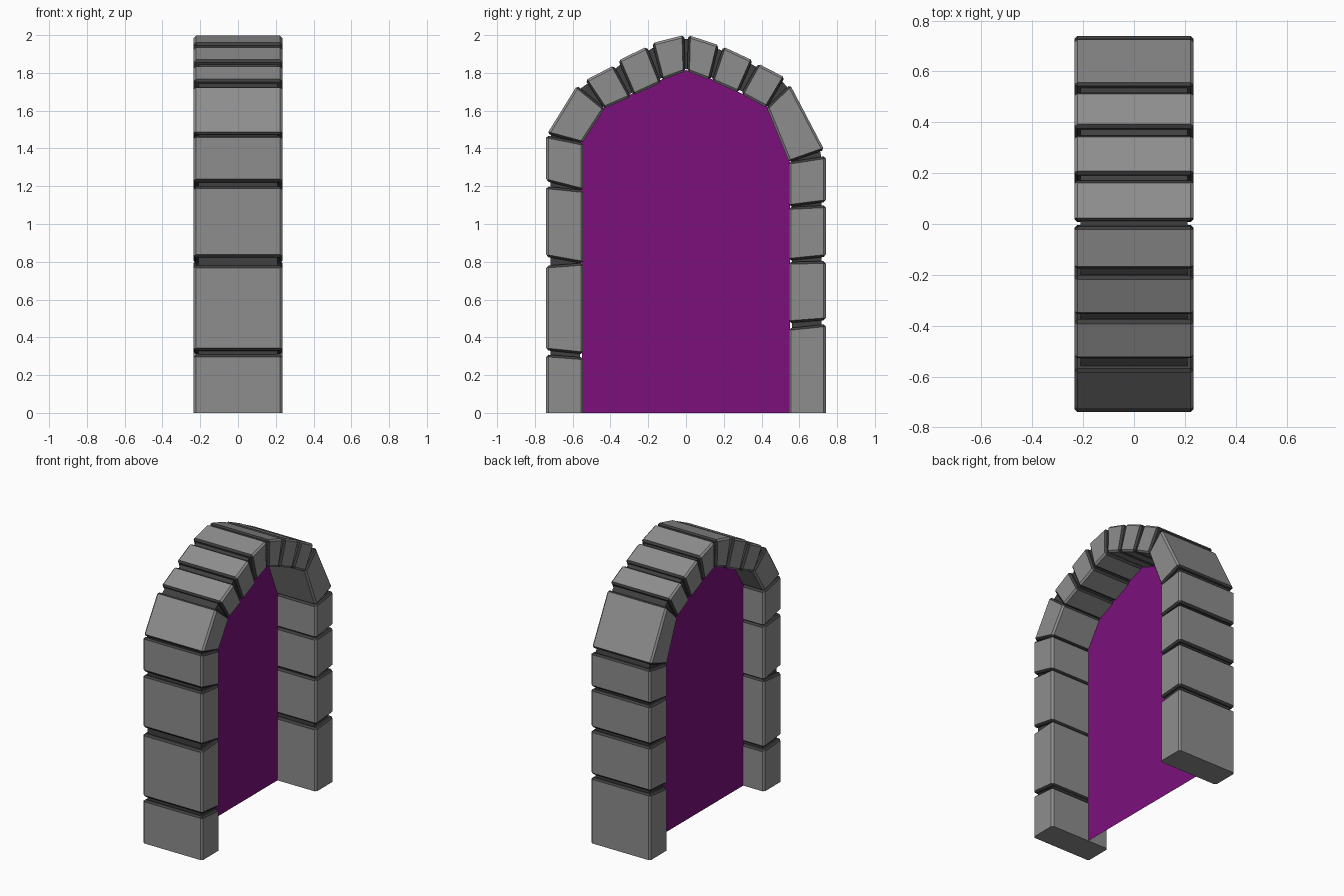
import bpy, bmesh
from mathutils import Vector

if "Cube" in bpy.data.objects:
    bpy.data.objects.remove(bpy.data.objects["Cube"])

HALF = 0.235      # half thickness of the arch along x
OUT, INN = 0.74, 0.545


def material(name, rgb):
    m = bpy.data.materials.new(name)
    m.diffuse_color = (*rgb, 1)
    m.use_nodes = True
    m.node_tree.nodes["Principled BSDF"].inputs["Base Color"].default_value = m.diffuse_color
    return m


STONE = material("stone grey", (0.27, 0.27, 0.27))
MORTAR = material("mortar dark grey", (0.05, 0.05, 0.05))
PORTAL = material("portal purple", (0.2, 0.005, 0.2))


def finish(bm, name, mats):
    bmesh.ops.recalc_face_normals(bm, faces=bm.faces)
    me = bpy.data.meshes.new(name)
    bm.to_mesh(me)
    bm.free()
    for m in mats:
        me.materials.append(m)
    ob = bpy.data.objects.new(name, me)
    bpy.context.collection.objects.link(ob)
    return ob


def prism(quad, half):
    """Extrude a (y, z) outline symmetrically along x."""
    bm = bmesh.new()
    a = [bm.verts.new((-half, y, z)) for y, z in quad]
    b = [bm.verts.new((half, y, z)) for y, z in quad]
    bm.faces.new(a)
    bm.faces.new(b)
    n = len(quad)
    for i in range(n):
        bm.faces.new((a[i], a[(i + 1) % n], b[(i + 1) % n], b[i]))
    bmesh.ops.recalc_face_normals(bm, faces=bm.faces)
    return bm


def stone(name, quad):
    """Chamfered block: quad = outer start, outer end, inner end, inner start."""
    q = [Vector(p) for p in quad]
    for i, j in ((0, 1), (3, 2)):         # lengthen slightly into the joints
        d = (q[j] - q[i]).normalized() * 0.009
        q[j] = q[j] + (d if q[j].y > 0.001 else d * 0)
        q[i] = q[i] - (d if q[i].y > 0.001 else d * 0)
    q = [Vector((p.x, min(p.y, 2.0))) for p in q]
    bm = prism(q, HALF)
    along = ((q[1] + q[2]) - (q[0] + q[3])).normalized()
    edges = [e for e in bm.edges if any(v.co.z > 0.001 for v in e.verts)]
    bmesh.ops.bevel(bm, geom=edges, offset=0.012, segments=1, affect='EDGES', profile=0.5)
    bm.normal_update()
    for f in bm.faces:                    # joint sides are dark
        d = abs(Vector((f.normal.y, f.normal.z)).dot(along))
        if d > 0.5 and f.calc_center_median().z > 0.001:
            f.material_index = 1
    return finish(bm, name, (STONE, MORTAR))


# pillar courses: outer bottom, outer top, inner top, inner bottom heights
left = [(0, .30, .285, 0), (.34, .77, .785, .32),
        (.835, 1.19, 1.17, .80), (1.235, 1.46, 1.42, 1.185)]
right = [(0, .46, .44, 0), (.50, .795, .79, .485),
         (.835, 1.09, 1.08, .815), (1.125, 1.35, 1.32, 1.10)]


def course(h, s):
    return [(s * OUT, h[0]), (s * OUT, h[1]), (s * INN, h[2]), (s * INN, h[3])]


# curved part, from -y over the top to +y
arch = [
    [(-.73, 1.485), (-.582, 1.725), (-.435, 1.605), (-.545, 1.435)],
    [(-.525, 1.765), (-.39, 1.835), (-.30, 1.67), (-.425, 1.615)],
    [(-.35, 1.87), (-.215, 1.935), (-.14, 1.745), (-.27, 1.685)],
    [(-.17, 1.96), (-.018, 2.0), (-.012, 1.805), (-.12, 1.765)],
    [(.02, 2.0), (.165, 1.95), (.12, 1.765), (.015, 1.805)],
    [(.205, 1.935), (.345, 1.87), (.27, 1.70), (.145, 1.755)],
    [(.39, 1.845), (.515, 1.78), (.42, 1.62), (.30, 1.685)],
    [(.555, 1.73), (.728, 1.40), (.543, 1.335), (.43, 1.61)],
]

# full chain of stones from one foot to the other
chain = [course(h, -1) for h in left] + arch
for h in reversed(right):
    o0, o1, i1, i0 = course(h, 1)
    chain.append([o1, o0, i0, i1])
for k, quad in enumerate(chain):
    kind = "arch_stone" if 4 <= k < 12 else "pillar_stone"
    stone(f"{kind}_{k + 1}", quad)

# recessed mortar between neighbouring stones
for k in range(len(chain) - 1):
    A = [Vector(p) for p in chain[k]]
    B = [Vector(p) for p in chain[k + 1]]
    ao, ai = A[1].lerp(A[2], .11), A[2].lerp(A[1], .08)
    bo, bi = B[0].lerp(B[3], .11), B[3].lerp(B[0], .08)
    d = ((bo + bi) - (ao + ai)).normalized() * 0.015
    finish(prism([ao - d, bo + d, bi + d, ai - d], HALF - 0.025), f"mortar_{k + 1}", (MORTAR,))

# purple sheet filling the opening
bm = bmesh.new()
outline = [(-.55, 0), (-.555, 1.43), (-.44, 1.615), (-.13, 1.765), (0, 1.815),
           (.13, 1.77), (.43, 1.625), (.55, 1.33), (.55, 0)]
bm.faces.new([bm.verts.new((-0.07, y, z)) for y, z in outline])
finish(bm, "portal_sheet", (PORTAL,))
